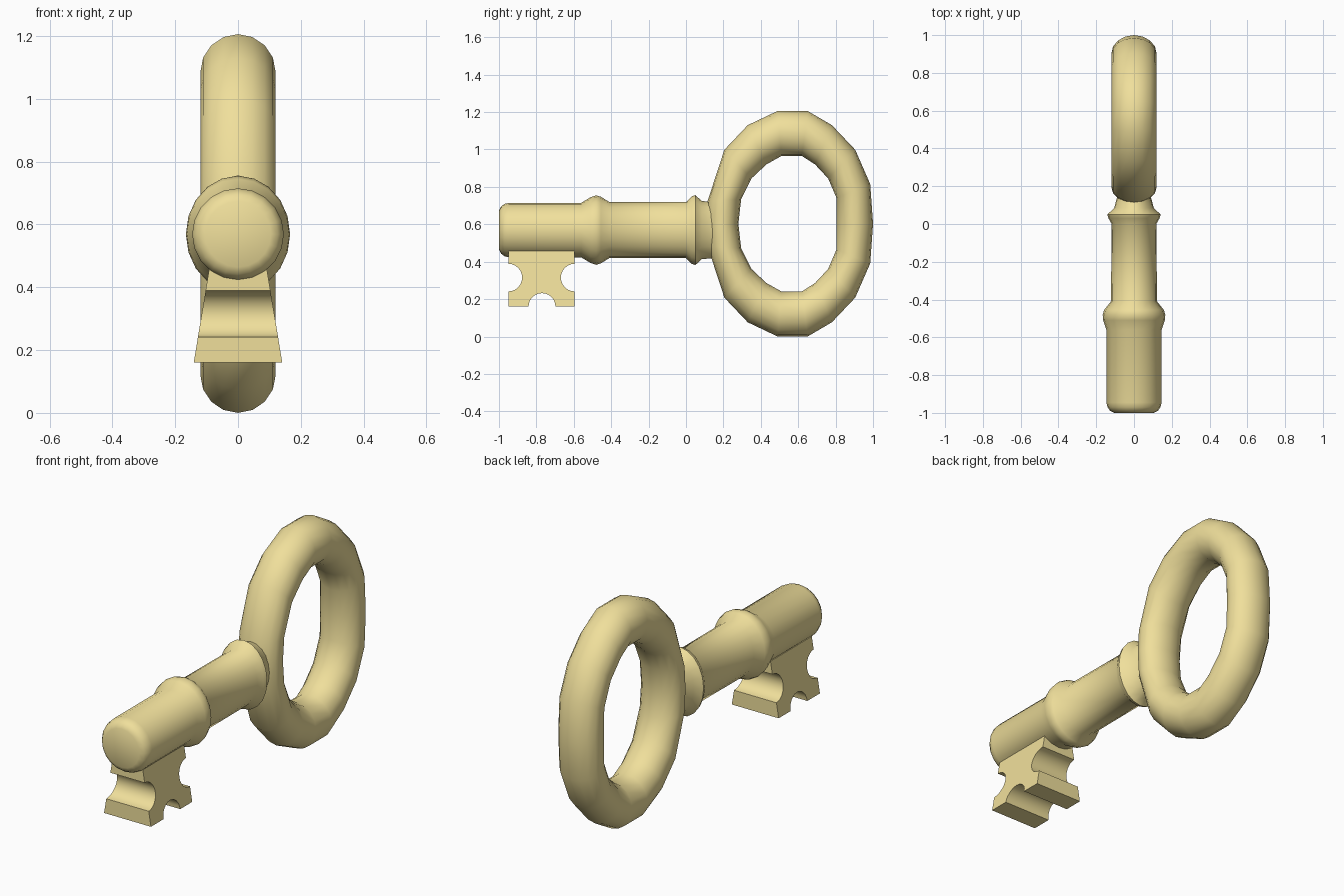
import bpy, bmesh, math

if "Cube" in bpy.data.objects:
    bpy.data.objects.remove(bpy.data.objects["Cube"])

brass = bpy.data.materials.new("brass")
brass.diffuse_color = (0.87, 0.74, 0.33, 1)
brass.use_nodes = True
brass.node_tree.nodes["Principled BSDF"].inputs["Base Color"].default_value = brass.diffuse_color


def finish(name, bm, angle):
    bmesh.ops.recalc_face_normals(bm, faces=bm.faces[:])
    mesh = bpy.data.meshes.new(name)
    bm.to_mesh(mesh)
    bm.free()
    mesh.materials.append(brass)
    ob = bpy.data.objects.new(name, mesh)
    bpy.context.collection.objects.link(ob)
    bpy.ops.object.select_all(action='DESELECT')
    ob.select_set(True)
    bpy.context.view_layer.objects.active = ob
    bpy.ops.object.shade_smooth_by_angle(angle=math.radians(angle))
    return ob


def loft(bm, rings, closed):
    loops = [[bm.verts.new(p) for p in r] for r in rings]
    n = len(loops[0])
    pairs = list(zip(loops, loops[1:]))
    if closed:
        pairs.append((loops[-1], loops[0]))
    else:
        bm.faces.new(loops[0])
        bm.faces.new(loops[-1])
    for a, b in pairs:
        for i in range(n):
            j = (i + 1) % n
            bm.faces.new((a[i], a[j], b[j], b[i]))


# Shaft with two collars: (y, half width, half height)
AXIS = 0.569
profile = [(-1.0, .105, .105), (-.988, .127, .127), (-.97, .14, .14), (-.945, .146, .146),
           (-.56, .146, .146), (-.51, .163, .176), (-.48, .166, .186), (-.455, .158, .178),
           (-.41, .122, .15), (0, .118, .15), (.03, .135, .18), (.05, .141, .187),
           (.085, .105, .155), (.16, .085, .15)]
bm = bmesh.new()
loft(bm, [[(rx * math.sin(t), y, AXIS + rz * math.cos(t))
           for t in (2 * math.pi * i / 20 for i in range(20))]
          for y, rx, rz in profile], False)
finish("shaft", bm, 50)

# Oval bow: outer and inner outline of the upper half, mirrored below
MID = 0.603
outer = [(.11, 0), (.115, .12), (.205, .395), (.33, .527), (.49, .603), (.65, .603),
         (.78, .527), (.905, .395), (.985, .212), (1.0, 0)]
inner = [(.28, 0), (.295, .132), (.35, .242), (.43, .317), (.51, .362), (.62, .362),
         (.69, .317), (.76, .242), (.805, .137), (.805, 0)]
half = list(zip(outer, inner))
spans = half + [((a[0], -a[1]), (b[0], -b[1])) for a, b in half[-2:0:-1]]
rings = []
for (oy, oz), (iy, iz) in spans:
    ring = []
    for i in range(16):
        t = 2 * math.pi * i / 16
        k = (1 + math.cos(t)) / 2
        ring.append((.12 * math.sin(t), iy + (oy - iy) * k, MID + iz + (oz - iz) * k))
    rings.append(ring)
bm = bmesh.new()
loft(bm, rings, True)
finish("bow", bm, 60)


# Bit: notched profile, wider towards the bottom
def arc(cy, cz, r, start, end, n=12):
    return [(cy + r * math.cos(math.radians(start + (end - start) * i / n)),
             cz + r * math.sin(math.radians(start + (end - start) * i / n)))
            for i in range(n + 1)]


Y0, Y1, Z0, Z1 = -.95, -.595, .16, .5
outline = ([(Y0, Z0)] + arc(-.77, Z0, .072, 180, 0) + [(Y1, Z0)]
           + arc(Y1, .315, .074, 270, 90) + [(Y1, Z1), (Y0, Z1)]
           + arc(Y0, .315, .074, 90, -90))
bm = bmesh.new()
loft(bm, [[(s * (.141 - (z - Z0) * .165), y, z) for y, z in outline] for s in (-1, 1)], False)
finish("bit", bm, 35)
